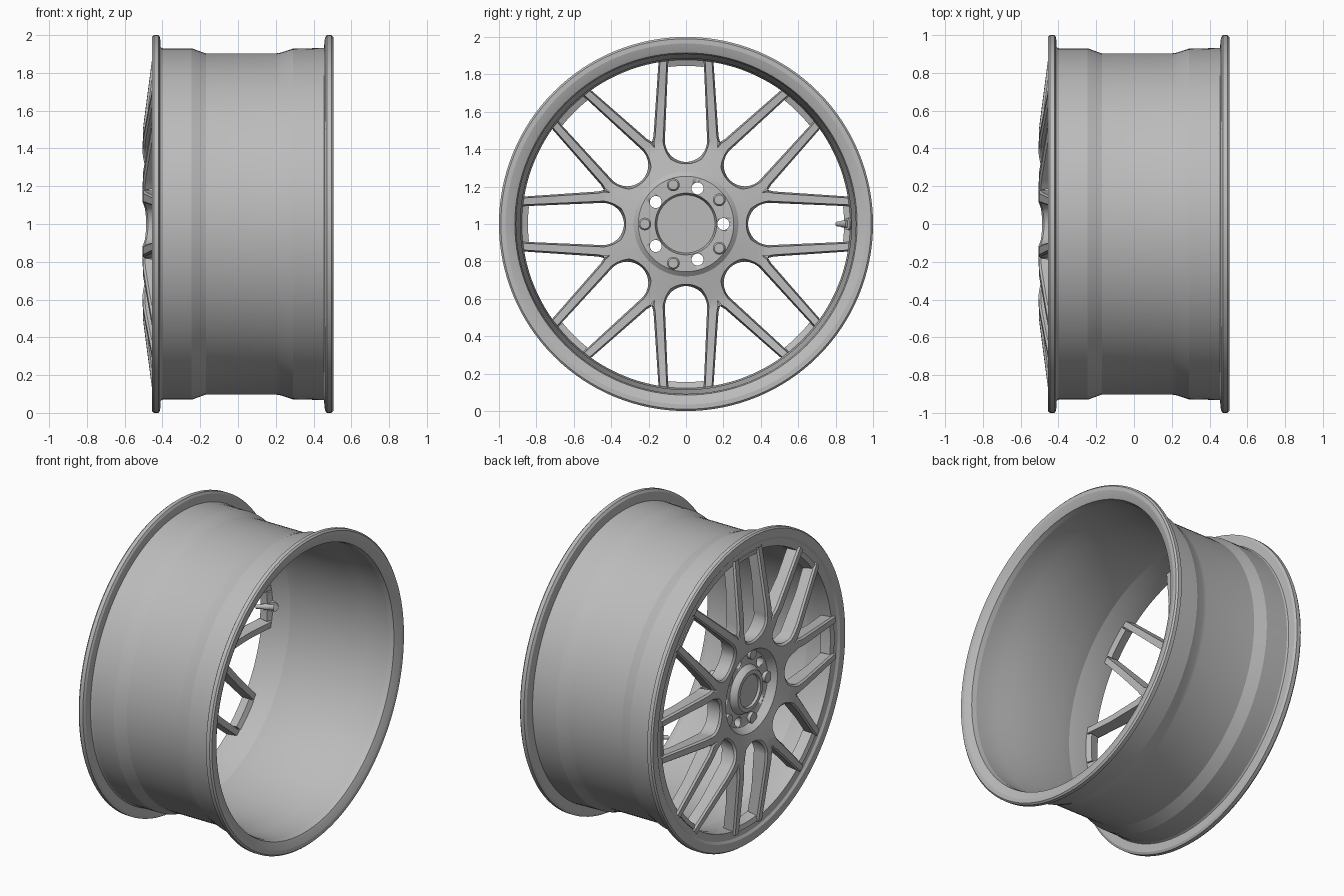
import bpy, bmesh
from math import sin, cos, pi, radians, hypot
from mathutils import Matrix, Vector

cube = bpy.data.objects.get("Cube")
if cube:
    bpy.data.objects.remove(cube, do_unlink=True)

CENTRE = Vector((0, 0, 1))

metal = bpy.data.materials.new("satin_grey")
metal.use_nodes = True
GREY = (0.5, 0.5, 0.5, 1)
metal.diffuse_color = GREY
metal.node_tree.nodes["Principled BSDF"].inputs["Base Color"].default_value = GREY


def from_bmesh(name, bm, angle=30):
    """Turn a bmesh into a coloured, smoothed object."""
    bmesh.ops.recalc_face_normals(bm, faces=bm.faces)
    mesh = bpy.data.meshes.new(name)
    bm.to_mesh(mesh)
    bm.free()
    mesh.materials.append(metal)
    obj = bpy.data.objects.new(name, mesh)
    bpy.context.collection.objects.link(obj)
    bpy.ops.object.select_all(action='DESELECT')
    obj.select_set(True)
    bpy.context.view_layer.objects.active = obj
    bpy.ops.object.shade_smooth_by_angle(angle=radians(angle))
    return obj


def lathe(name, profile, closed, angle=30, segments=128):
    """Turn an (x, radius) profile about the wheel axis."""
    bm = bmesh.new()
    rings = []
    for i in range(segments):
        a = 2 * pi * i / segments
        rings.append([bm.verts.new(CENTRE + Vector((x, r * cos(a), r * sin(a))))
                      for x, r in profile])
    n = len(profile)
    for i in range(segments):
        p, q = rings[i], rings[(i + 1) % segments]
        for j in range(n if closed else n - 1):
            k = (j + 1) % n
            bm.faces.new((p[j], p[k], q[k], q[j]))
    bmesh.ops.remove_doubles(bm, verts=bm.verts, dist=1e-5)
    return from_bmesh(name, bm, angle)


def add_rod(bm, start, end, r1, r2, segments=24):
    """Add a capped round rod between two points."""
    start, end = Vector(start), Vector(end)
    axis = end - start
    turn = axis.to_track_quat('Z', 'Y').to_matrix().to_4x4()
    bmesh.ops.create_cone(bm, cap_ends=True, segments=segments, radius1=r1, radius2=r2,
                          depth=axis.length,
                          matrix=Matrix.Translation((start + end) / 2) @ turn)


def on_circle(x, r, degrees):
    a = radians(degrees)
    return CENTRE + Vector((x, r * cos(a), r * sin(a)))


def lerp_table(table, r):
    """Read a value from (radius, value) pairs."""
    for (r0, v0), (r1, v1) in zip(table, table[1:]):
        if r <= r1:
            t = max(0, (r - r0) / (r1 - r0))
            return v0 + (v1 - v0) * t
    return table[-1][1]


# Rim barrel: outer side with flanges, then the inner side back to the front
lathe("rim_barrel", [
    (-0.455, 0.992), (-0.445, 1.0), (-0.42, 1.0), (-0.412, 0.985), (-0.41, 0.935),
    (-0.40, 0.93), (-0.245, 0.93), (-0.17, 0.903), (0.20, 0.903), (0.225, 0.907),
    (0.29, 0.928), (0.455, 0.932), (0.46, 0.985), (0.47, 1.0), (0.495, 1.0),
    (0.505, 0.99), (0.505, 0.965), (0.495, 0.935), (0.485, 0.915), (0.455, 0.908),
    (0.30, 0.906), (0.20, 0.885), (-0.17, 0.885), (-0.25, 0.895), (-0.37, 0.877),
    (-0.44, 0.88), (-0.445, 0.925), (-0.455, 0.94)], closed=True, angle=12)

# Outline of half a sector: slot side and gap side, along the radial u axis
ARC_STEPS, SPOKE_STEPS = 12, 14
HUB_R, HALF = 0.265, pi / 8
SLOT_R, SLOT_U = 0.113, 0.445
SLOT_END, GAP_END = Vector((0.895, 0.094)), Vector((0.895, 0.145))
GAP_START = Vector((0.468, 0.174))
GAP_TIP = 0.475 * Vector((cos(HALF), sin(HALF)))

stations = []
for i in range(ARC_STEPS + 1):
    t = i / ARC_STEPS
    a = pi - t * pi / 2
    left = Vector((SLOT_U + SLOT_R * cos(a), SLOT_R * sin(a)))
    swing = HALF * min(1, 2 * t)
    hub_point = HUB_R * Vector((cos(swing), sin(swing)))
    stations.append((left, hub_point.lerp(GAP_TIP, max(0, 2 * t - 1)), False))
slot_start = stations[-1][0]
stations[-1] = (slot_start, GAP_TIP, True)
for i in range(SPOKE_STEPS + 1):
    t = i / SPOKE_STEPS
    stations.append((slot_start.lerp(SLOT_END, 0.02 + 0.98 * t),
                     GAP_START.lerp(GAP_END, t), True))

# Depth of the face and back; the spokes crown outward and thin to the rim
FRONT = [(0.26, -0.472), (0.33, -0.488), (0.42, -0.505), (0.52, -0.503), (0.9, -0.452)]
BACK = [(0.26, -0.37), (0.45, -0.405), (0.7, -0.395), (0.9, -0.365)]
COLUMNS = (0, 0.15, 0.5, 0.85, 1)
CHAMFER = 0.012


def to_wheel(point, x, sector, side):
    """Place a sector point on the wheel, mirrored and turned."""
    a = sector * pi / 4
    u, v = point[0], point[1] * side
    return CENTRE + Vector((x, u * cos(a) - v * sin(a), u * sin(a) + v * cos(a)))


bm = bmesh.new()
for sector in range(8):
    for side in (1, -1):
        rows = []
        for left, right, on_spoke in stations:
            face, back = [], []
            for s in COLUMNS:
                p = left.lerp(right, s)
                edge = s == 0 or (s == 1 and on_spoke)
                x = lerp_table(FRONT, p.length) + (CHAMFER if edge else 0)
                face.append(bm.verts.new(to_wheel(p, x, sector, side)))
                q = left.lerp(right, 0.15 + (0.7 if on_spoke else 0.85) * s)
                x = lerp_table(BACK, q.length)
                back.append(bm.verts.new(to_wheel(q, x, sector, side)))
            rows.append((face, back, on_spoke))
        last = len(COLUMNS) - 1
        for (f0, b0, spoke0), (f1, b1, spoke1) in zip(rows, rows[1:]):
            for strip0, strip1 in ((f0, f1), (b0, b1)):
                for j in range(last):
                    bm.faces.new((strip0[j], strip0[j + 1], strip1[j + 1], strip1[j]))
            bm.faces.new((f0[0], f1[0], b1[0], b0[0]))
            if spoke0 and spoke1:
                bm.faces.new((f0[last], f1[last], b1[last], b0[last]))
bmesh.ops.remove_doubles(bm, verts=bm.verts, dist=1e-4)
from_bmesh("spokes", bm)

# Ledges joining the two spokes of each pair at the rim
bm = bmesh.new()
for sector in range(8):
    sections = []
    for i in range(-4, 5):
        a = i * 0.0275
        sections.append([bm.verts.new(to_wheel((r * cos(a), r * sin(a)), x, sector, 1))
                         for x, r in ((-0.448, 0.89), (-0.44, 0.86),
                                      (-0.38, 0.845), (-0.36, 0.89))])
    for p, q in zip(sections, sections[1:]):
        for j in range(4):
            k = (j + 1) % 4
            bm.faces.new((p[j], p[k], q[k], q[j]))
    bm.faces.new(sections[0])
    bm.faces.new(sections[-1])
from_bmesh("rim_ledges", bm)

# Hub with dished front, centre cap and mounting pad
hub = lathe("hub", [
    (-0.45, 0), (-0.45, 0.10), (-0.465, 0.105), (-0.465, 0.13), (-0.455, 0.14),
    (-0.425, 0.155), (-0.415, 0.20), (-0.425, 0.235), (-0.474, 0.265), (-0.474, 0.275),
    (-0.37, 0.28), (-0.35, 0.255), (-0.35, 0.165), (-0.39, 0.155), (-0.39, 0)],
    closed=False)

# Five bolt holes through the hub
bm = bmesh.new()
for k in range(5):
    add_rod(bm, on_circle(-0.6, 0.2, 72 * k), on_circle(-0.2, 0.2, 72 * k), 0.032, 0.032)
cutter = from_bmesh("bolt_hole_cutter", bm)
cutter.hide_render = True
cut = hub.modifiers.new("bolt_holes", 'BOOLEAN')
cut.operation = 'DIFFERENCE'
cut.solver = 'EXACT'
cut.object = cutter
bpy.context.view_layer.objects.active = hub
bpy.ops.object.modifier_apply(modifier=cut.name)
bpy.data.objects.remove(cutter, do_unlink=True)

# Five pins between the bolt holes
bm = bmesh.new()
for k in range(5):
    a = 72 * k + 36
    add_rod(bm, on_circle(-0.44, 0.22, a), on_circle(-0.31, 0.22, a), 0.034, 0.034)
    add_rod(bm, on_circle(-0.31, 0.22, a), on_circle(-0.30, 0.22, a), 0.034, 0.026)
from_bmesh("hub_pins", bm)

# Valve stem on the inside of the rim
bm = bmesh.new()
add_rod(bm, (-0.37, 0.89, 1), (-0.35, 0.86, 1), 0.035, 0.032)
add_rod(bm, (-0.35, 0.87, 1), (-0.40, 0.835, 1), 0.022, 0.018)
add_rod(bm, (-0.40, 0.835, 1), (-0.44, 0.81, 1), 0.015, 0.013)
from_bmesh("valve_stem", bm)
